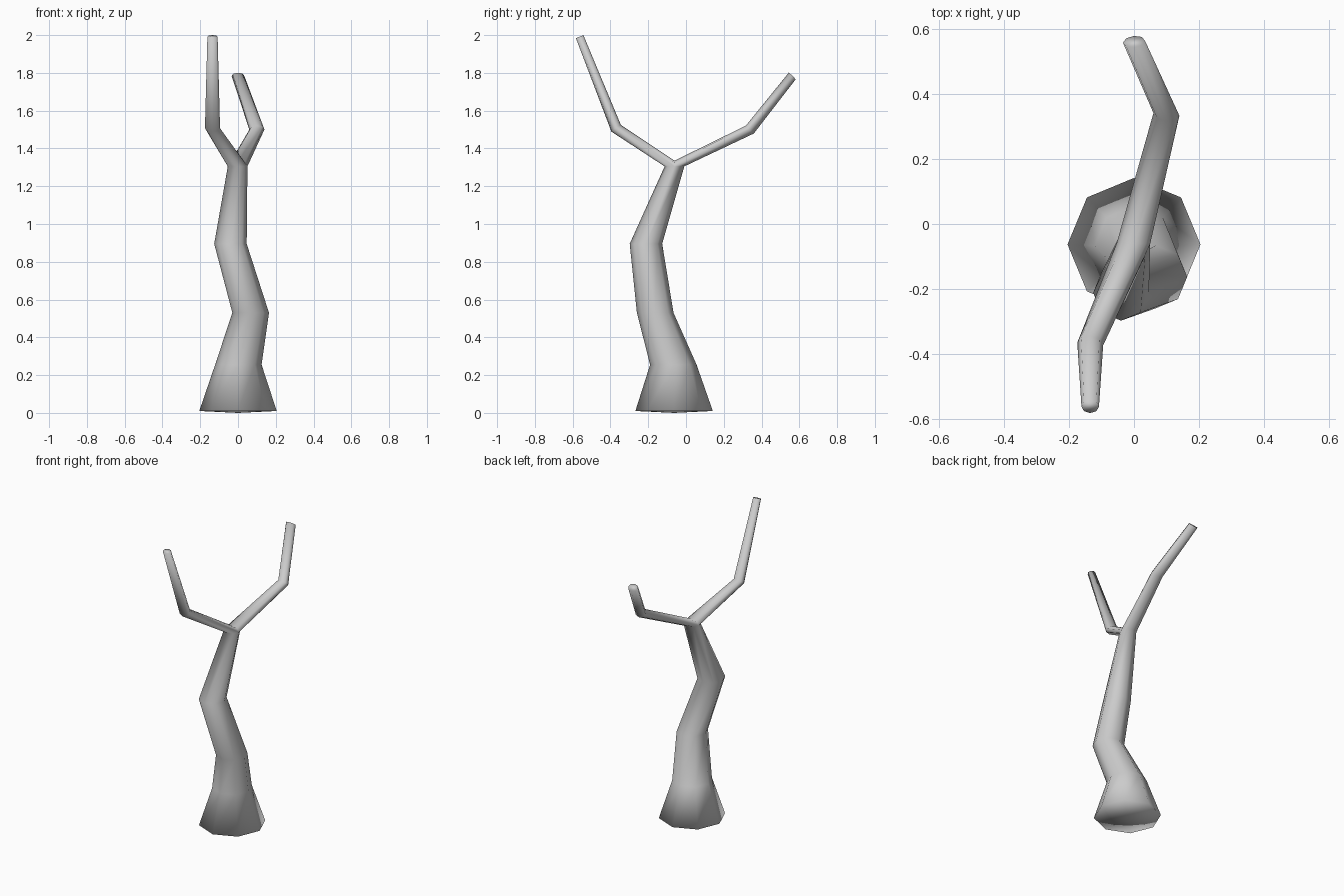
import bpy, bmesh, math
from mathutils import Vector

if "Cube" in bpy.data.objects:
    bpy.data.objects.remove(bpy.data.objects["Cube"])

N = 8
bm = bmesh.new()


def angle(i):
    return 2 * math.pi * i / N


def ring(center, u, v):
    c, u, v = Vector(center), Vector(u), Vector(v)
    return [bm.verts.new(c + u * math.cos(angle(i)) + v * math.sin(angle(i))) for i in range(N)]


def bridge(a, b):
    for i in range(N):
        j = (i + 1) % N
        bm.faces.new((a[i], a[j], b[j], b[i]))


# trunk: x, y, z, radius
trunk = [(0, -.063, .01, .205), (.002, -.067, .255, .123), (.067, -.163, .53, .097),
         (-.04, -.212, .895, .086), (-.002, -.061, 1.305, .052)]
rings = [ring((x, y, z), (r, 0, 0), (0, r, 0)) for x, y, z, r in trunk]
for a, b in zip(rings, rings[1:]):
    bridge(a, b)

# slightly bulging underside
foot = bm.verts.new((0, -.063, 0))
for i in range(N):
    bm.faces.new((foot, rings[0][(i + 1) % N], rings[0][i]))

# saddle between the two branches
top = rings[-1]
saddle = {i: bm.verts.new((.052 * math.cos(angle(i)), -.061, 1.305 + .03 * math.sin(angle(i))))
          for i in (1, 2, 3)}


def branch(start, elbow, tip):
    e, t = ring(*elbow), ring(*tip)
    bridge(start, e)
    bridge(e, t)
    bm.faces.new(t)


# front branch
branch([saddle.get(i, top[i]) for i in range(N)],
       ((-.135, -.37, 1.507), (.04, -.004, 0), (0, .025, .018)),
       ((-.135, -.563, 1.992), (.027, 0, 0), (0, .02, .008)))
# back branch
branch([saddle.get(N - i, top[i]) for i in range(N)],
       ((.1, .338, 1.5), (.04, -.004, 0), (0, .021, -.021)),
       ((0, .562, 1.783), (.034, .003, 0), (0, .018, -.018)))

bmesh.ops.recalc_face_normals(bm, faces=bm.faces)
for f in bm.faces:
    f.smooth = True
mesh = bpy.data.meshes.new("bare_tree")
bm.to_mesh(mesh)
bm.free()
bpy.context.collection.objects.link(bpy.data.objects.new("bare_tree", mesh))
